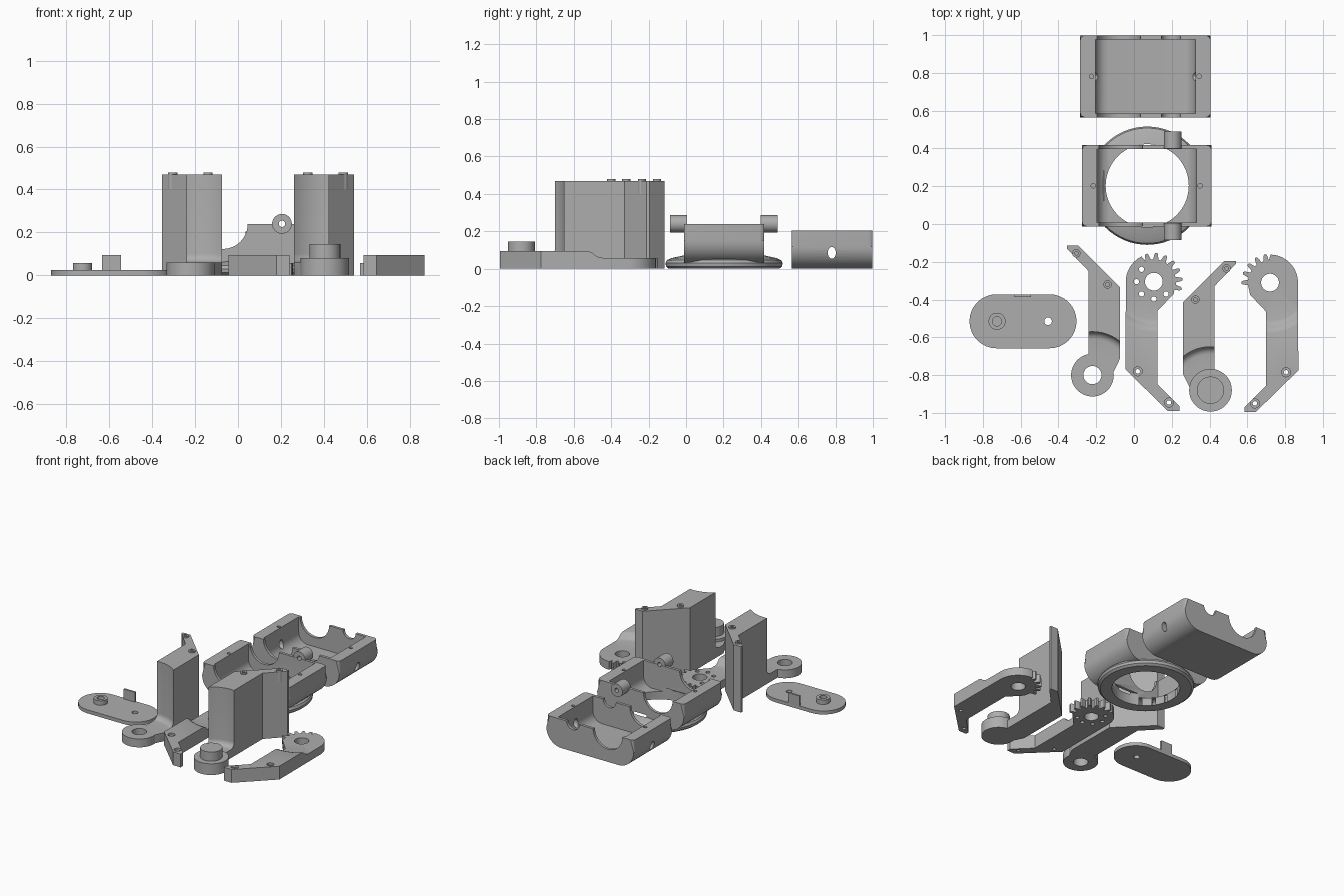
import bpy, bmesh
from math import sin, cos, radians, pi
from mathutils import Matrix

if "Cube" in bpy.data.objects:
    bpy.data.objects.remove(bpy.data.objects["Cube"])

grey = bpy.data.materials.new("matte grey")
grey.use_nodes = True
COLOUR = (0.42, 0.42, 0.42, 1)
grey.diffuse_color = COLOUR
grey.node_tree.nodes["Principled BSDF"].inputs["Base Color"].default_value = COLOUR


def make(name, bm):
    bmesh.ops.remove_doubles(bm, verts=bm.verts, dist=1e-5)
    bmesh.ops.recalc_face_normals(bm, faces=bm.faces)
    mesh = bpy.data.meshes.new(name)
    bm.to_mesh(mesh)
    bm.free()
    mesh.materials.append(grey)
    ob = bpy.data.objects.new(name, mesh)
    bpy.context.collection.objects.link(ob)
    return ob


def arc(cx, cy, r, a0, a1, n=16):
    angles = [radians(a0 + (a1 - a0) * i / n) for i in range(n + 1)]
    return [(cx + r * cos(a), cy + r * sin(a)) for a in angles]


def prism(name, pts, lo, hi, axis="Z", soften=0):
    """Extrude an outline; axis Y takes (x, z) points. soften rounds the lower end edges."""
    bm = bmesh.new()
    put = (lambda p, t: (p[0], p[1], t)) if axis == "Z" else (lambda p, t: (p[0], t, p[1]))
    ends = [[bm.verts.new(put(p, t)) for p in pts] for t in (lo, hi)]
    for ring in ends:
        bm.faces.new(ring)
    for i in range(len(pts)):
        j = (i + 1) % len(pts)
        bm.faces.new((ends[0][i], ends[0][j], ends[1][j], ends[1][i]))
    if soften:
        top = max(p[1] for p in pts)
        rim = [e for e in bm.edges if abs(e.verts[0].co.y - e.verts[1].co.y) < 1e-6
               and min(v.co.z for v in e.verts) < top - 0.001]
        bmesh.ops.bevel(bm, geom=rim, offset=soften, segments=4, profile=0.5, affect="EDGES")
    return make(name, bm)


def box(name, x0, x1, y0, y1, z0, z1):
    return prism(name, [(x0, y0), (x1, y0), (x1, y1), (x0, y1)], z0, z1)


def lathe(name, profile, x, y, closed=False, seg=64):
    bm = bmesh.new()
    vs = [bm.verts.new((r, 0, z)) for r, z in profile]
    es = [bm.edges.new(p) for p in zip(vs, vs[1:])]
    if closed:
        es.append(bm.edges.new((vs[-1], vs[0])))
    bmesh.ops.spin(bm, geom=vs + es, cent=(0, 0, 0), axis=(0, 0, 1), angle=2 * pi, steps=seg)
    bmesh.ops.transform(bm, matrix=Matrix.Translation((x, y, 0)), verts=bm.verts)
    return make(name, bm)


def disc(x, y, r, z0, z1, seg=48):
    return prism("disc", arc(x, y, r, 0, 360 * (seg - 1) / seg, seg - 1), z0, z1)


def rod(x, z, r, y0, y1, seg=48):
    return prism("rod", arc(x, z, r, 0, 360 * (seg - 1) / seg, seg - 1), y0, y1, "Y")


def combine(ob, tool, op):
    mod = ob.modifiers.new("join", "BOOLEAN")
    mod.object, mod.operation, mod.solver = tool, op, "EXACT"
    bpy.context.view_layer.objects.active = ob
    bpy.ops.object.modifier_apply(modifier=mod.name)
    bpy.data.objects.remove(tool)


def add(ob, *tools):
    for t in tools:
        combine(ob, t, "UNION")


def cut(ob, *tools):
    for t in tools:
        combine(ob, t, "DIFFERENCE")


def finish(ob):
    bpy.ops.object.select_all(action="DESELECT")
    ob.select_set(True)
    bpy.context.view_layer.objects.active = ob
    bpy.ops.object.shade_smooth_by_angle(angle=radians(32))


# Oval cover plate with boss, tab and holes
plate = prism("cover_plate", arc(-0.728, -0.515, 0.143, 90, 270) + arc(-0.447, -0.515, 0.143, -90, 90), 0, 0.025)
add(plate, disc(-0.725, -0.515, 0.045, 0.01, 0.057), box("tab", -0.635, -0.545, -0.386, -0.372, 0.01, 0.095))
cut(plate, disc(-0.725, -0.515, 0.025, 0.02, 0.1), disc(-0.455, -0.515, 0.02, -0.1, 0.1))
finish(plate)


# Tall finger links: a high bent block above a low pivot arm
def tall_link(name, px, py, m, stud):
    at = lambda p: (px + m * p[0], py + p[1])
    outline = [(-0.135, 0.685), (-0.135, 0.67), (-0.02, 0.55), (-0.02, 0), (0.108, 0.01),
               (0.145, 0.085), (0.145, 0.465), (-0.075, 0.685)]
    ob = prism(name, [at(p) for p in outline], 0, 0.47)
    # Sweep away the space above the arm, leaving a cove at its foot
    cove = [(0, 0.06), (0.19, 0.06)] + arc(0.19, 0.1, 0.04, -75, 0, 6) + [(0.23, 0.6), (0, 0.6)]
    cut(ob, lathe("sweep", cove, px, py))
    add(ob, disc(px, py, 0.113, 0, 0.08 if stud else 0.06))
    if stud:
        add(ob, disc(px, py, 0.072, 0.05, 0.145))
    else:
        cut(ob, disc(px, py, 0.048, -0.1, 0.2))
    for p in ((-0.085, 0.645), (0.08, 0.48)):
        x, y = at(p)
        add(ob, disc(x, y, 0.022, 0.4, 0.48, 24))
        cut(ob, disc(x, y, 0.01, 0.43, 0.6, 16))
    finish(ob)


tall_link("tall_link_ring", -0.22, -0.8, 1, False)
tall_link("tall_link_stud", 0.405, -0.88, -1, True)


# Flat links with a toothed end
def gear_link(name, px, py, m, first, count, bolts):
    at = lambda p: (px + m * p[0], py + p[1])
    outline = [(-0.15, -0.465), (0.075, -0.685), (0.135, -0.685), (0.135, -0.66),
               (0.02, -0.545), (0.02, -0.155), (0.105, -0.065)]
    for i in range(count):
        mid = first + 20 * i
        for off, r in ((-7, 0.117), (-4, 0.143), (-2, 0.152), (2, 0.152), (4, 0.143), (7, 0.117)):
            outline += arc(0, 0, r, mid + off, mid, 1)[:1]
    outline += arc(0, 0, 0.148, first + 20 * count - 9, 180, 14)
    ob = prism(name, [at(p) for p in outline], 0, 0.095)
    step = [(0, 0.058), (0.2, 0.058), (0.217, 0.062), (0.23, 0.072), (0.243, 0.087),
            (0.26, 0.094), (0.27, 0.097), (0.27, 0.2), (0, 0.2)]
    cut(ob, lathe("sweep", step, px, py), disc(px, py, 0.047, -0.1, 0.2))
    for p in ((-0.085, -0.475), (0.08, -0.64)):
        x, y = at(p)
        cut(ob, disc(x, y, 0.024, 0.08, 0.2, 24), disc(x, y, 0.012, -0.1, 0.2, 16))
    if bolts:
        for a in range(135, 316, 45):
            x, y = at(arc(0, 0, 0.092, a, a, 1)[0])
            cut(ob, disc(x, y, 0.014, -0.1, 0.2, 16))
    finish(ob)


gear_link("gear_link_bolted", 0.105, -0.305, 1, -15, 7, True)
gear_link("gear_link_plain", 0.72, -0.31, -1, 0, 5, False)


# Open trays with rounded undersides and notched end walls
def tray(name, x0, x1, y0, y1, z0, z1, big_x):
    r = 0.12
    outer = [(x0, z1)] + arc(x0 + r, z0 + r, r, 180, 270, 10) + arc(x1 - r, z0 + r, r, 270, 360, 10) + [(x1, z1)]
    ob = prism(name, outer, y0, y1, "Y", 0.025)
    a, b, f = x0 + 0.08, x1 - 0.08, z0 + 0.025
    inner = [(a, z1 + 0.1)] + arc(a + 0.07, f + 0.07, 0.07, 180, 270, 8)
    inner += arc(b - 0.07, f + 0.07, 0.07, 270, 360, 8) + [(b, z1 + 0.1)]
    cut(ob, prism("cavity", inner, y0 + 0.02, y1 - 0.02, "Y"))
    cut(ob, rod(big_x, z1, 0.115, y0 - 0.1, y1 + 0.1))
    mid = (y0 + y1) / 2
    for x in (x0 + 0.06, x1 - 0.06):
        cut(ob, disc(x, mid, 0.012, z1 - 0.08, z1 + 0.1, 20))
    return ob


# Closed tray with side slots and small bearing notches
back_tray = tray("back_tray", -0.285, 0.405, 0.565, 0.998, 0, 0.205, -0.08)
cut(back_tray, rod(0.195, 0.205, 0.05, 0.4, 1.2))
slot = lathe("slot", [(0, -0.5), (0.024, -0.5), (0.024, 0.5), (0, 0.5)], 0, 0, seg=24)
slot.data.transform(Matrix.Translation((0.06, 0.78, 0.085)) @ Matrix.Diagonal((1, 0.9, 1.3, 1)) @ Matrix.Rotation(pi / 2, 4, "Y"))
cut(back_tray, slot)
finish(back_tray)

# Tray on a round foot, open through the floor, with two hinge barrels
ring_tray = tray("ring_tray", -0.275, 0.41, -0.012, 0.417, 0.03, 0.238, -0.07)
foot = [(0.1, 0), (0.295, 0), (0.31, 0.012), (0.313, 0.03), (0.305, 0.046), (0.28, 0.057),
        (0.22, 0.07), (0.15, 0.07), (0.1, 0.05)]
ring = lathe("foot", foot, 0.07, 0.203, closed=True)
cut(ring, box("clearance", -0.16, 0.3, 0.008, 0.397, 0.056, 0.2))
add(ring_tray, ring)
cut(ring_tray, disc(0.07, 0.203, 0.22, -0.1, 0.085, 64))
for y0, y1 in ((-0.085, 0.006), (0.399, 0.49)):
    add(ring_tray, rod(0.205, 0.24, 0.046, y0, y1))
cut(ring_tray, rod(0.205, 0.24, 0.015, -0.3, 0.7, 20))
finish(ring_tray)
